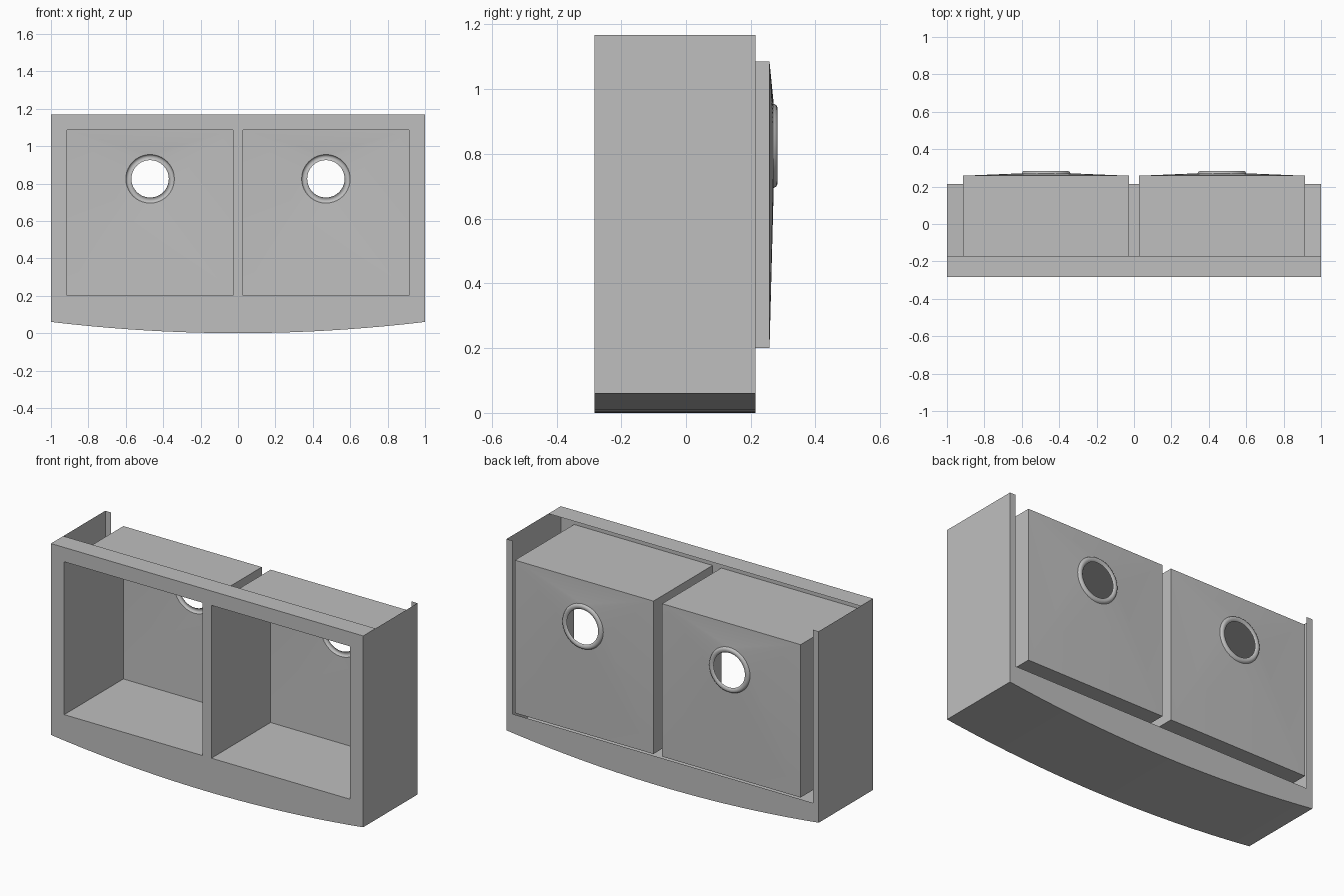
import bpy, bmesh, math

cube = bpy.data.objects.get("Cube")
if cube:
    bpy.data.objects.remove(cube, do_unlink=True)

steel = bpy.data.materials.new("brushed_grey")
steel.use_nodes = True
GREY = (0.52, 0.52, 0.52, 1)
steel.diffuse_color = GREY
steel.node_tree.nodes["Principled BSDF"].inputs["Base Color"].default_value = GREY

FRONT, BACK, FLANGE = -0.283, 0.214, -0.17
TOP, LIP_Z, LIP_X = 1.168, 0.165, 0.963
X_OUT, X_IN, Z_LOW, Z_HIGH = 0.915, 0.028, 0.2, 1.085
FLOOR_Y, DRAIN_X, DRAIN_Z = 0.258, 0.47, 0.825


def finish(name, polys, angle=30):
    """Make a welded sheet-metal object from a list of polygons."""
    bm = bmesh.new()
    for poly in polys:
        bm.faces.new([bm.verts.new(p) for p in poly])
    bmesh.ops.remove_doubles(bm, verts=bm.verts, dist=0.0005)
    bmesh.ops.recalc_face_normals(bm, faces=bm.faces)
    mesh = bpy.data.meshes.new(name)
    bm.to_mesh(mesh)
    bm.free()
    mesh.materials.append(steel)
    ob = bpy.data.objects.new(name, mesh)
    bpy.context.collection.objects.link(ob)
    bpy.ops.object.select_all(action='DESELECT')
    ob.select_set(True)
    bpy.context.view_layer.objects.active = ob
    bpy.ops.object.shade_smooth_by_angle(angle=math.radians(angle))
    return ob


def bow(x):
    """Height of the curved apron edge."""
    return 0.06 * x * x


def upright(x0, x1, low, high, y):
    """Vertical quad facing the front; low is a height or the bow function."""
    a, b = (low(x0), low(x1)) if callable(low) else (low, low)
    return [(x0, y, a), (x1, y, b), (x1, y, high), (x0, y, high)]


# Outer shell: front rim with two openings, curved apron, sides and lips
xs = {round(i / 10, 3) for i in range(-10, 11)}
for v in (X_IN, X_OUT, LIP_X):
    xs |= {v, -v}
xs = sorted(xs)
shell = []
for x0, x1 in zip(xs, xs[1:]):
    mid = abs(x0 + x1) / 2
    shell.append(upright(x0, x1, bow, Z_LOW, FRONT))
    if not X_IN < mid < X_OUT:
        shell.append(upright(x0, x1, Z_LOW, Z_HIGH, FRONT))
    shell.append(upright(x0, x1, Z_HIGH, TOP, FRONT))
    # top flange and apron skin
    shell.append([(x0, FRONT, TOP), (x1, FRONT, TOP), (x1, FLANGE, TOP), (x0, FLANGE, TOP)])
    shell.append([(x0, FRONT, bow(x0)), (x1, FRONT, bow(x1)),
                  (x1, BACK, bow(x1)), (x0, BACK, bow(x0))])
    # back lip
    shell.append(upright(x0, x1, bow, LIP_Z, BACK))
    if mid > LIP_X:
        shell.append(upright(x0, x1, LIP_Z, TOP, BACK))
for x in (-1, 1):
    shell.append([(x, FRONT, bow(x)), (x, BACK, bow(x)), (x, BACK, TOP), (x, FRONT, TOP)])
finish("outer_shell", shell)


# Bowls with sloped floors and drain rings
SEG = 40
for side, s in (("left", 1), ("right", -1)):
    corners = [(X_OUT, Z_HIGH), (X_IN, Z_HIGH), (X_IN, Z_LOW), (X_OUT, Z_LOW)]

    def ring(i, r, y):
        a = math.tau * i / SEG
        return (s * (DRAIN_X + r * math.cos(a)), y, DRAIN_Z + r * math.sin(a))

    def corner(k, y):
        x, z = corners[k % 4]
        return (s * x, y, z)

    walls, floor, drain = [], [], []
    for k in range(4):
        walls.append([corner(k, FRONT), corner(k + 1, FRONT),
                      corner(k + 1, FLOOR_Y), corner(k, FLOOR_Y)])
        edge = (k + 1) * SEG // 4
        floor.append([corner(k, FLOOR_Y), corner(k + 1, FLOOR_Y), ring(edge, 0.13, 0.271)])
    for i in range(SEG):
        floor.append([ring(i, 0.13, 0.271), ring(i + 1, 0.13, 0.271),
                      corner(i * 4 // SEG, FLOOR_Y)])
        # drain ring profile: radius and depth, from outside to the hole
        profile = [(0.13, 0.271), (0.126, 0.279), (0.118, 0.283), (0.106, 0.281), (0.1, 0.275)]
        for (r0, y0), (r1, y1) in zip(profile, profile[1:]):
            drain.append([ring(i, r0, y0), ring(i + 1, r0, y0),
                          ring(i + 1, r1, y1), ring(i, r1, y1)])
    finish(side + "_bowl", walls + floor)
    finish(side + "_drain_ring", drain, 50)
